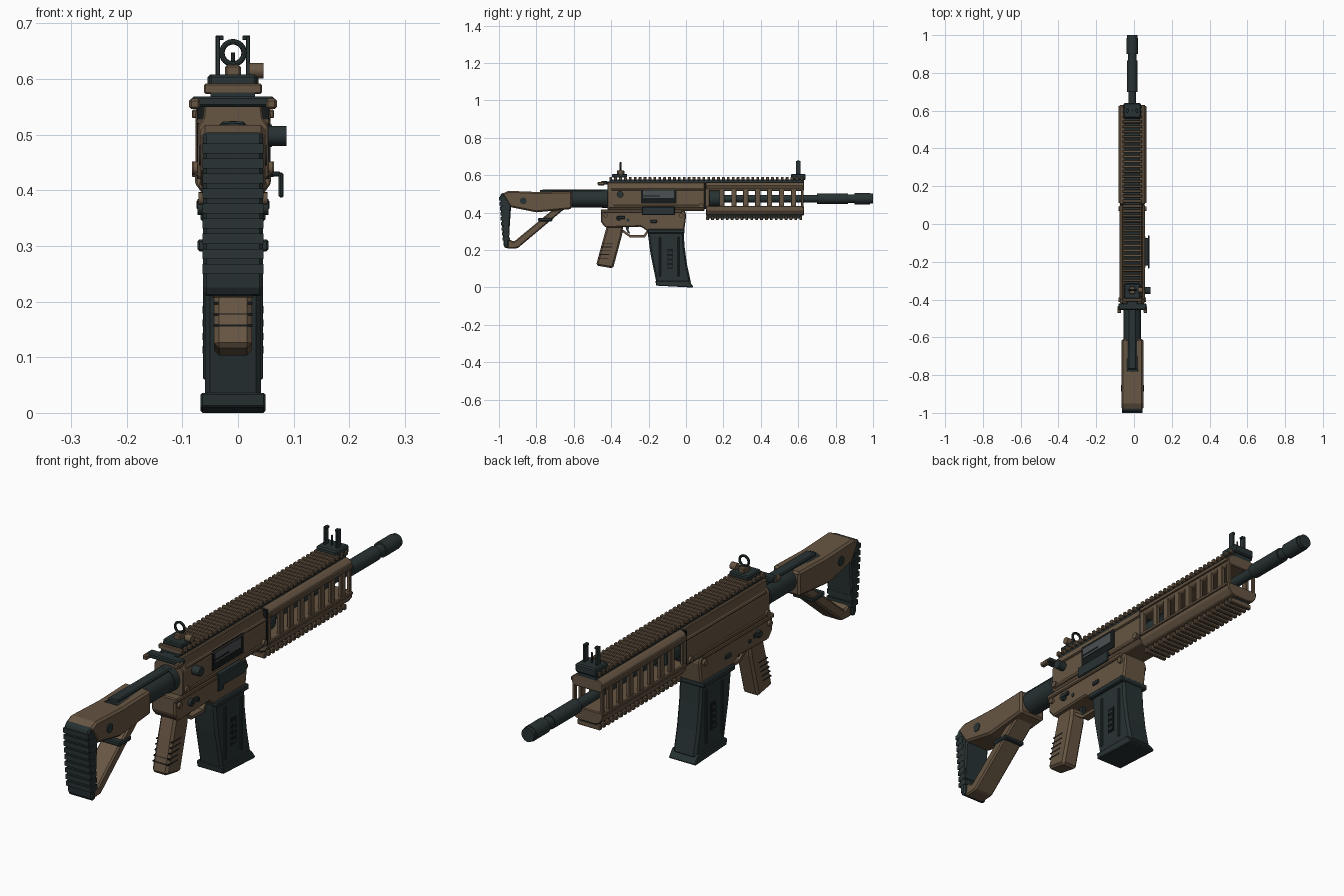
import bpy, bmesh, math
from mathutils import Vector, Matrix

if "Cube" in bpy.data.objects:
    bpy.data.objects.remove(bpy.data.objects["Cube"])

CX = -0.009   # centre plane of the body
BORE = 0.475  # height of the barrel axis


def material(name, rgb):
    m = bpy.data.materials.new(name)
    m.use_nodes = True
    m.diffuse_color = (*rgb, 1)
    m.node_tree.nodes["Principled BSDF"].inputs["Base Color"].default_value = (*rgb, 1)
    return m


TAN = material("tan_brown", (0.135, 0.092, 0.056))
DARK = material("dark_slate", (0.021, 0.032, 0.033))
BLACK = material("black", (0.008, 0.01, 0.011))
STEEL = material("bolt_grey", (0.07, 0.08, 0.085))


def finish(name, bm, mat, bevel=0, smooth=False):
    bmesh.ops.recalc_face_normals(bm, faces=bm.faces)
    me = bpy.data.meshes.new(name)
    bm.to_mesh(me)
    bm.free()
    me.materials.append(mat)
    ob = bpy.data.objects.new(name, me)
    bpy.context.collection.objects.link(ob)
    if bevel:
        mod = ob.modifiers.new("Bevel", 'BEVEL')
        mod.width, mod.segments, mod.limit_method = bevel, 1, 'ANGLE'
    if smooth:
        bpy.ops.object.select_all(action='DESELECT')
        ob.select_set(True)
        bpy.context.view_layer.objects.active = ob
        bpy.ops.object.shade_smooth_by_angle(angle=math.radians(35))
    return ob


def add_box(bm, x, y, z):
    size = Vector((x[1] - x[0], y[1] - y[0], z[1] - z[0]))
    mid = Vector((sum(x), sum(y), sum(z))) / 2
    bmesh.ops.create_cube(bm, size=1, matrix=Matrix.Translation(mid) @ Matrix.Diagonal(size).to_4x4())


def boxes(name, mat, spans, bevel=0):
    bm = bmesh.new()
    for s in spans:
        add_box(bm, *s)
    return finish(name, bm, mat, bevel)


def mid(half, off=0):
    return (CX + off - half, CX + off + half)


def prism(name, mat, pts, half, bevel=0, axis='x', span=None):
    """Extrude a (y, z) outline across x, or an (x, z) outline along y."""
    bm = bmesh.new()
    rings = []
    for e in (span or mid(half)):
        rings.append([bm.verts.new((e, a, b) if axis == 'x' else (CX + a, e, b)) for a, b in pts])
    n = len(pts)
    for r in rings:
        bm.faces.new(r)
    for i in range(n):
        j = (i + 1) % n
        bm.faces.new((rings[0][i], rings[0][j], rings[1][j], rings[1][i]))
    return finish(name, bm, mat, bevel)


def section(name, mat, half_pts, span, bevel=0):
    """Mirrored (x, z) cross-section run along y."""
    pts = half_pts + [(-x, z) for x, z in reversed(half_pts)]
    return prism(name, mat, pts, 0, bevel, 'y', span)


def cyl(name, mat, r, a, b, sides=20):
    a, b = Vector(a), Vector(b)
    rot = (b - a).to_track_quat('Z', 'Y').to_matrix().to_4x4()
    bm = bmesh.new()
    bmesh.ops.create_cone(bm, cap_ends=True, segments=sides, radius1=r, radius2=r,
                          depth=(b - a).length, matrix=Matrix.Translation((a + b) / 2) @ rot)
    return finish(name, bm, mat, 0, True)


def pin(name, mat, r, y, z, half, sides=14):
    return cyl(name, mat, r, (CX - half, y, z), (CX + half, y, z), sides)


# Barrel, gas block and muzzle, turned on one axis
for name, r, y0, y1 in (("barrel", .02, .08, .93), ("barrel_sleeve", .028, .7, .865),
                        ("muzzle_neck", .023, .86, .91), ("muzzle_device", .03, .9, .985),
                        ("muzzle_tip", .027, .98, 1.0), ("gas_block", .042, .09, .19),
                        ("buffer_tube", .046, -.78, -.41), ("tube_collar", .05, -.45, -.41)):
    cyl(name, DARK, r, (CX, y0, BORE), (CX, y1, BORE), 24)
boxes("tube_rib", DARK, [(mid(.022), (-.77, -.43), (.5, .524))], .004)

# Stock
prism("stock_body", TAN, [(-.985, .5), (-.95, .517), (-.78, .51), (-.61, .515), (-.61, .42),
                          (-.66, .415), (-.8, .402), (-.94, .43)], .058, .008)
prism("stock_strut", TAN, [(-.97, .225), (-.955, .207), (-.9, .21), (-.65, .42), (-.72, .41),
                           (-.92, .245), (-.95, .26)], .042, .006)
prism("butt_pad", DARK, [(-.995, .49), (-.985, .505), (-.945, .5), (-.935, .44), (-.95, .215),
                         (-.965, .208), (-.975, .225)], .054, .006)
pad_ribs = []
for i in range(9):
    z = .475 - i * .027
    y = -1 + (.475 - z) * .085
    pad_ribs.append((mid(.055), (y, y + .04), (z - .009, z + .009)))
boxes("butt_pad_ribs", DARK, pad_ribs)
pin("stock_screw", DARK, .018, -.87, .463, .061)
boxes("stock_latch", DARK, [(mid(.046), (-.79, -.715), (.354, .372))], .004)

# Upper receiver
section("upper_receiver", TAN, [(.05, .41), (.064, .425), (.064, .515), (.054, .53), (.05, .562)],
        (-.42, .1), .003)
boxes("receiver_side_ledge", TAN, [(mid(.068), (-.41, .1), (.425, .44)),
                                   (mid(.067), (-.4, .1), (.518, .528))], .003)
boxes("receiver_joint", BLACK, [(mid(.065), (.099, .106), (.42, .56))])
side = CX + .064
boxes("ejection_port", BLACK, [((side, side + .003), (-.24, -.05), (.45, .53))])
boxes("bolt", STEEL, [((side, side + .006), (-.23, -.065), (.478, .518))])
boxes("bolt_slot", BLACK, [((side, side + .007), (-.23, -.14), (.487, .493))])
boxes("dust_cover", DARK, [((.073, .082), (-.235, -.06), (.387, .432)),
                           ((.05, .077), (-.22, -.075), (.425, .434))], .003)
cyl("forward_assist", DARK, .018, (.045, -.352, .498), (.087, -.352, .498), 16)
boxes("charging_handle", DARK, [(mid(.074), (-.455, -.42), (.55, .569)),
                                (mid(.03), (-.43, -.38), (.55, .568))], .004)
boxes("charging_latches", TAN, [(mid(.01, s * .069), (-.472, -.435), (.546, .565)) for s in (-1, 1)], .004)

# Lower receiver with magazine well
prism("lower_receiver", TAN, [(-.455, .415), (-.455, .35), (-.43, .32), (-.24, .325), (-.205, .3),
                              (-.01, .3), (.002, .39), (-.01, .415)], .052, .006)
boxes("lower_flange", TAN, [(mid(.06), (-.455, -.02), (.4, .418))], .004)
for name, r, y, z, half, mat in (("rear_pin", .011, -.43, .385, .062, TAN),
                                 ("selector_hub", .014, -.36, .37, .064, DARK),
                                 ("trigger_pin", .008, -.31, .36, .055, DARK),
                                 ("front_pin", .012, -.025, .385, .062, TAN),
                                 ("upper_pin", .012, -.4, .44, .072, TAN),
                                 ("guard_pin", .012, .08, .44, .074, TAN)):
    pin(name, mat, r, y, z, half)
boxes("selector_levers", DARK, [(mid(.005, s * .061), (-.365, -.325), (.366, .382)) for s in (-1, 1)], .002)
boxes("magazine_release", DARK, [(mid(.058), (-.19, -.155), (.345, .362))], .003)

# Magazine
prism("magazine", DARK, [(-.203, .33), (-.203, .28), (-.19, .18), (-.157, .02), (.028, .02), (.006, .12),
                         (-.008, .22), (-.014, .33)], .05, .009)
prism("magazine_base", DARK, [(-.163, .036), (-.16, .01), (.032, 0), (.04, .004), (.016, .036)], .058, .003)
boxes("magazine_collar", DARK, [(mid(.064), (-.205, -.008), (.29, .312))], .004)
boxes("magazine_side_ribs", DARK, [(mid(.054), (y, y + .01), (.06, .27)) for y in (-.145, -.045)], .002)
boxes("magazine_window", BLACK, [(mid(.0515), (-.102, -.07), (.1, .205))])
boxes("magazine_window_bars", DARK, [(mid(.055), (-.1, -.072), (z, z + .013))
                                     for z in (.107, .131, .155, .179)])

# Grip, trigger and guard
prism("grip", TAN, [(-.42, .34), (-.335, .34), (-.342, .28), (-.39, .102), (-.481, .118), (-.444, .255)],
      .034, .009)
boxes("grip_grooves", BLACK, [(mid(.035), (-.447 + i * -.006, -.39 + i * -.006), (.235 - i * .02, .239 - i * .02))
                              for i in range(5)])
prism("trigger", DARK, [(-.325, .335), (-.3, .335), (-.308, .31), (-.298, .288), (-.31, .292), (-.32, .31)], .009)
prism("trigger_guard", TAN, [(-.345, .3), (-.3, .268), (-.22, .268), (-.195, .305), (-.205, .31),
                             (-.226, .28), (-.297, .28), (-.34, .312)], .016)

# Open hand guard: top, bottom and a row of side posts
section("handguard_top", TAN, [(.06, .515), (.068, .525), (.066, .55), (.05, .562)], (.106, .63), .003)
section("handguard_bottom", TAN, [(.03, .385), (.052, .39), (.068, .412), (.068, .436), (.03, .436)],
        (.106, .63), .003)
posts = [(mid(.007, s * .06), (y, y + w), (.42, .53)) for s in (-1, 1)
         for y, w in [(.106, .02)] + [(.178 + i * .064, .027) for i in range(7)] + [(.615, .013)]]
boxes("handguard_posts", TAN, posts, .002)
boxes("handguard_side_ledges", TAN, [(mid(.005, s * .069), (.11, .625), z) for s in (-1, 1)
                                     for z in ((.424, .436), (.53, .545))], .002)
boxes("bottom_rail_neck", DARK, [(mid(.036), (.11, .62), (.37, .39))])
boxes("bottom_rail_teeth", TAN, [(mid(.05), (.108 + i * .0262, .123 + i * .0262), (.36, .381))
                                 for i in range(20)], .003)

# Long top rail
boxes("top_rail_neck", DARK, [(mid(.04), (-.41, .63), (.558, .578))])
boxes("top_rail_teeth", TAN, [(mid(.052), (-.41 + i * .0262, -.395 + i * .0262), (.573, .592))
                              for i in range(40)], .003)

# Rear ring sight
boxes("rear_sight_base", DARK, [(mid(.043), (-.395, -.315), (.588, .608))], .004)
boxes("rear_sight_block", TAN, [(mid(.014), (-.37, -.33), (.605, .625))], .003)
cyl("rear_sight_knob", TAN, .014, (.02, -.35, .615), (.046, -.35, .615), 12)
bpy.ops.mesh.primitive_torus_add(major_segments=24, minor_segments=8, major_radius=.02, minor_radius=.005,
                                 location=(CX, -.35, .647), rotation=(math.pi / 2, 0, 0))
ring = bpy.context.object
ring.name = "rear_sight_ring"
ring.data.materials.append(DARK)
bpy.ops.object.shade_smooth_by_angle()

# Front post sight with two guard ears
boxes("front_sight_base", DARK, [(mid(.046), (.562, .64), (.575, .608))], .005)
ears = [(mid(.004, s * .027), (.588, .612), (.6, .677)) for s in (-1, 1)]
tips = [(mid(.007, s * .024), (.592, .608), (.67, .678)) for s in (-1, 1)]
boxes("front_sight_ears", DARK, ears + tips, .001)
cyl("front_sight_post", DARK, .0035, (CX, .6, .6), (CX, .6, .648), 8)
